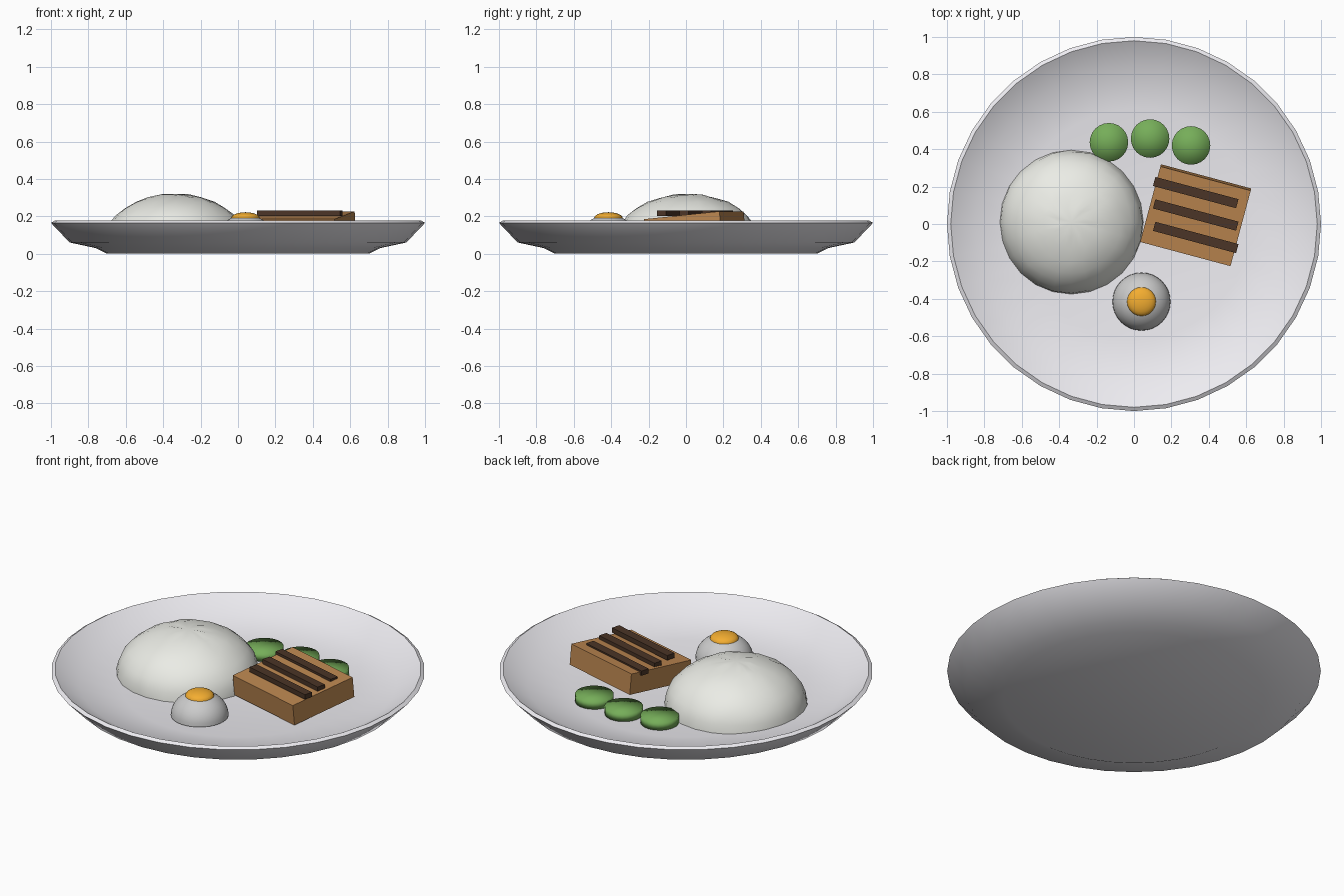
import bpy, bmesh, math, random
from mathutils import Matrix

if "Cube" in bpy.data.objects:
    bpy.data.objects.remove(bpy.data.objects["Cube"])

random.seed(4)


def material(name, rgb):
    m = bpy.data.materials.new(name)
    m.diffuse_color = (*rgb, 1)
    m.use_nodes = True
    m.node_tree.nodes["Principled BSDF"].inputs["Base Color"].default_value = m.diffuse_color
    return m


def make(name, bm, mat=None, smooth=None):
    bmesh.ops.recalc_face_normals(bm, faces=bm.faces[:])
    me = bpy.data.meshes.new(name)
    bm.to_mesh(me)
    bm.free()
    ob = bpy.data.objects.new(name, me)
    bpy.context.collection.objects.link(ob)
    if mat:
        me.materials.append(mat)
    if smooth:
        bpy.ops.object.select_all(action='DESELECT')
        ob.select_set(True)
        bpy.context.view_layer.objects.active = ob
        bpy.ops.object.shade_smooth_by_angle(angle=math.radians(smooth))
    return ob


def lathe(profile, steps):
    """Spin an (r, z) profile that starts and ends on the axis."""
    bm = bmesh.new()
    vs = [bm.verts.new((0, r, z)) for r, z in profile]
    es = [bm.edges.new(p) for p in zip(vs, vs[1:])]
    bmesh.ops.spin(bm, geom=vs + es, axis=(0, 0, 1), cent=(0, 0, 0),
                   angle=math.tau, steps=steps)
    bmesh.ops.remove_doubles(bm, verts=bm.verts[:], dist=1e-4)
    return bm


def dome(name, loc, r, h, mat, steps=32, rings=10, noise=0.0):
    prof = [(r * math.cos(a), h * math.sin(a))
            for a in (math.pi / 2 * i / rings for i in range(rings + 1))]
    prof[-1] = (0, h)
    bm = lathe([(0, 0)] + prof, steps)
    for v in bm.verts:
        if v.co.z > 0.001:
            v.co *= 1 + random.uniform(-noise, noise)
    ob = make(name, bm, mat, 60)
    ob.location = loc
    return ob


def box(name, loc, size, rot, mat):
    bm = bmesh.new()
    bmesh.ops.create_cube(bm, size=1, matrix=Matrix.Diagonal((*size, 1)))
    ob = make(name, bm, mat)
    ob.location, ob.rotation_euler = loc, rot
    return ob


china = material("china", (0.85, 0.84, 0.88))
rice = material("rice", (0.83, 0.84, 0.79))
white = material("egg_white", (0.86, 0.86, 0.86))
yolk = material("yolk", (0.9, 0.42, 0.03))
meat = material("meat", (0.5, 0.24, 0.08))
char = material("char", (0.07, 0.035, 0.02))
green = material("green", (0.18, 0.42, 0.1))

# Plate with foot, flared wall and shallow bowl
make("plate", lathe([(0, 0), (0.70, 0), (0.76, 0.03), (0.90, 0.06),
                     (1.0, 0.165), (0.98, 0.177), (0.85, 0.10),
                     (0.62, 0.062), (0, 0.06)], 36), china, 60)

# Rice mound, slightly lumpy
dome("rice_mound", (-0.335, 0.01, 0.06), 0.385, 0.26, rice, 24, 8, 0.012)

# Half egg
dome("egg_white", (0.04, -0.415, 0.075), 0.155, 0.133, white)
dome("egg_yolk", (0.04, -0.415, 0.19), 0.077, 0.032, yolk, 24, 6)

# Grilled slab, tilted, with char bars
turn = math.radians(-15)
box("grilled_slab", (0.33, 0.047, 0.146), (0.5, 0.42, 0.12), (0.1, 0, turn), meat)
for i in range(3):
    box(f"char_bar_{i + 1}", (0.33, 0.168 - 0.12 * i, 0.216),
        (0.46, 0.05, 0.028), (0, 0, turn), char)

# Vegetable slices
for i, (x, y) in enumerate([(-0.134, 0.437), (0.086, 0.457), (0.305, 0.42)]):
    ob = make(f"vegetable_slice_{i + 1}",
              lathe([(0, 0), (0.103, 0), (0.103, 0.045), (0, 0.045)], 24), green, 120)
    ob.location = (x, y, 0.065)
